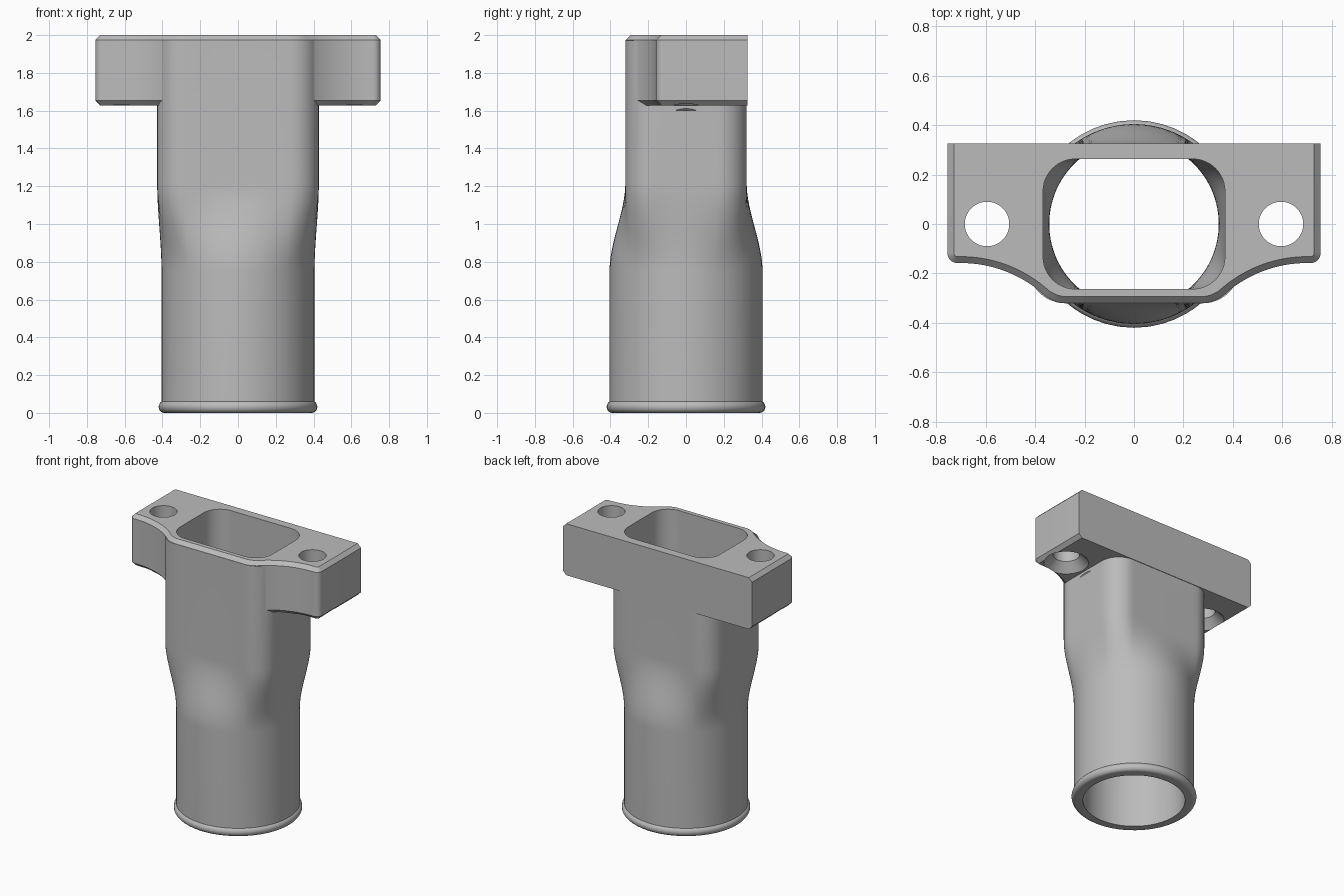
import bpy
import bmesh
from math import sin, cos, pi, radians, hypot

if "Cube" in bpy.data.objects:
    bpy.data.objects.remove(bpy.data.objects["Cube"])

grey = bpy.data.materials.new("plain grey")
grey.use_nodes = True
COLOUR = (0.5, 0.5, 0.5, 1)
grey.diffuse_color = COLOUR
grey.node_tree.nodes["Principled BSDF"].inputs["Base Color"].default_value = COLOUR


def arc(cx, cy, r, a0, a1, n=16):
    """Points on an arc, angles in degrees."""
    angles = [radians(a0 + (a1 - a0) * i / n) for i in range(n + 1)]
    return [(cx + r * cos(a), cy + r * sin(a)) for a in angles]


def loft(name, rings):
    """Closed solid through rings of (x, y, z) points."""
    bm = bmesh.new()
    loops = [[bm.verts.new(p) for p in ring] for ring in rings]
    for low, high in zip(loops, loops[1:]):
        for i in range(len(low)):
            j = (i + 1) % len(low)
            bm.faces.new((low[i], low[j], high[j], high[i]))
    bm.faces.new(loops[0])
    bm.faces.new(loops[-1])
    bmesh.ops.recalc_face_normals(bm, faces=bm.faces)
    mesh = bpy.data.meshes.new(name)
    bm.to_mesh(mesh)
    bm.free()
    mesh.materials.append(grey)
    obj = bpy.data.objects.new(name, mesh)
    bpy.context.collection.objects.link(obj)
    return obj


def rounded_rect(hx, hy, r, flat=12):
    """Rounded rectangle outline with subdivided straight sides."""
    corners = []
    for k, (sx, sy) in enumerate([(1, 1), (-1, 1), (-1, -1), (1, -1)]):
        corners.append(arc(sx * (hx - r), sy * (hy - r), r, 90 * k, 90 * k + 90, 12))
    points = []
    for k, corner in enumerate(corners):
        points += corner
        (x0, y0), (x1, y1) = corner[-1], corners[(k + 1) % 4][0]
        points += [(x0 + (x1 - x0) * i / flat, y0 + (y1 - y0) * i / flat)
                   for i in range(1, flat)]
    return points


def section(rect, radius, z, blend):
    """Blend from a circle (0) to the rectangular outline (1)."""
    ring = []
    for x, y in rect:
        k = radius / hypot(x, y)
        ring.append((x * (k + (1 - k) * blend), y * (k + (1 - k) * blend), z))
    return ring


def neck(rect, radius):
    """Rings of the smooth change from round to rectangular."""
    steps = 16
    rings = []
    for i in range(steps + 1):
        t = i / steps
        rings.append(section(rect, radius, 0.75 + 0.47 * t, t * t * (3 - 2 * t)))
    return rings


def boolean(target, tool, operation):
    mod = target.modifiers.new("cut", "BOOLEAN")
    mod.operation = operation
    mod.solver = "EXACT"
    mod.object = tool
    bpy.context.view_layer.objects.active = target
    bpy.ops.object.modifier_apply(modifier=mod.name)
    bpy.data.objects.remove(tool)


# Tube outside, with rolled lip at the foot
outer = rounded_rect(0.428, 0.321, 0.15)
lip = [section(outer, 0.39 + 0.03 * cos(a), 0.032 + 0.032 * sin(a), 0)
       for a in [radians(-90 + 15 * i) for i in range(11)]]
body = loft("pipe_adapter", lip + neck(outer, 0.405) + [section(outer, 1, 1.972, 1)])

# Mounting flange outline: right half, then mirrored
half = [(0.755, 0.325)]
half += arc(0.715, -0.118, 0.04, 0, -90, 8)
half += arc(0.70, -0.66, 0.502, 90, 131.3)
half += arc(0.27, -0.17, 0.15, -48.7, -90)
outline = half + [(-x, y) for x, y in reversed(half)]


def inset(points, d):
    """Move the outline inwards, leaving the back edge in place."""
    result = []
    last = len(points) - 1
    for i, (x, y) in enumerate(points):
        (ax, ay), (bx, by) = points[max(i - 1, 0)], points[min(i + 1, last)]
        tx, ty = bx - ax, by - ay
        length = hypot(tx, ty)
        result.append((x + d * ty / length, y - d * tx / length))
    return result


CHAMFER = 0.026
levels = [(1.628, CHAMFER), (1.628 + CHAMFER, 0), (2 - CHAMFER, 0), (2, CHAMFER)]
flange = loft("flange", [[(x, y, z) for x, y in inset(outline, d)] for z, d in levels])
boolean(body, flange, "UNION")

# Passage through the tube
inner = rounded_rect(0.368, 0.263, 0.13)
passage = loft("passage_cutter", [section(inner, 0.343, -0.1, 0)] + neck(inner, 0.343)
               + [section(inner, 1, 2.1, 1)])
boolean(body, passage, "DIFFERENCE")

# Bolt holes, countersunk underneath
for side in (1, -1):
    rings = []
    for z, r in [(1.6, 0.178), (1.69, 0.09), (2.1, 0.09)]:
        rings.append([(x, y, z) for x, y in arc(side * 0.595, 0, r, 0, 360, 48)[:-1]])
    boolean(body, loft("bolt_hole_cutter", rings), "DIFFERENCE")

# Smooth curved walls, sharp edges
bpy.ops.object.select_all(action="DESELECT")
body.select_set(True)
bpy.context.view_layer.objects.active = body
bpy.ops.object.shade_smooth_by_angle(angle=radians(30))
